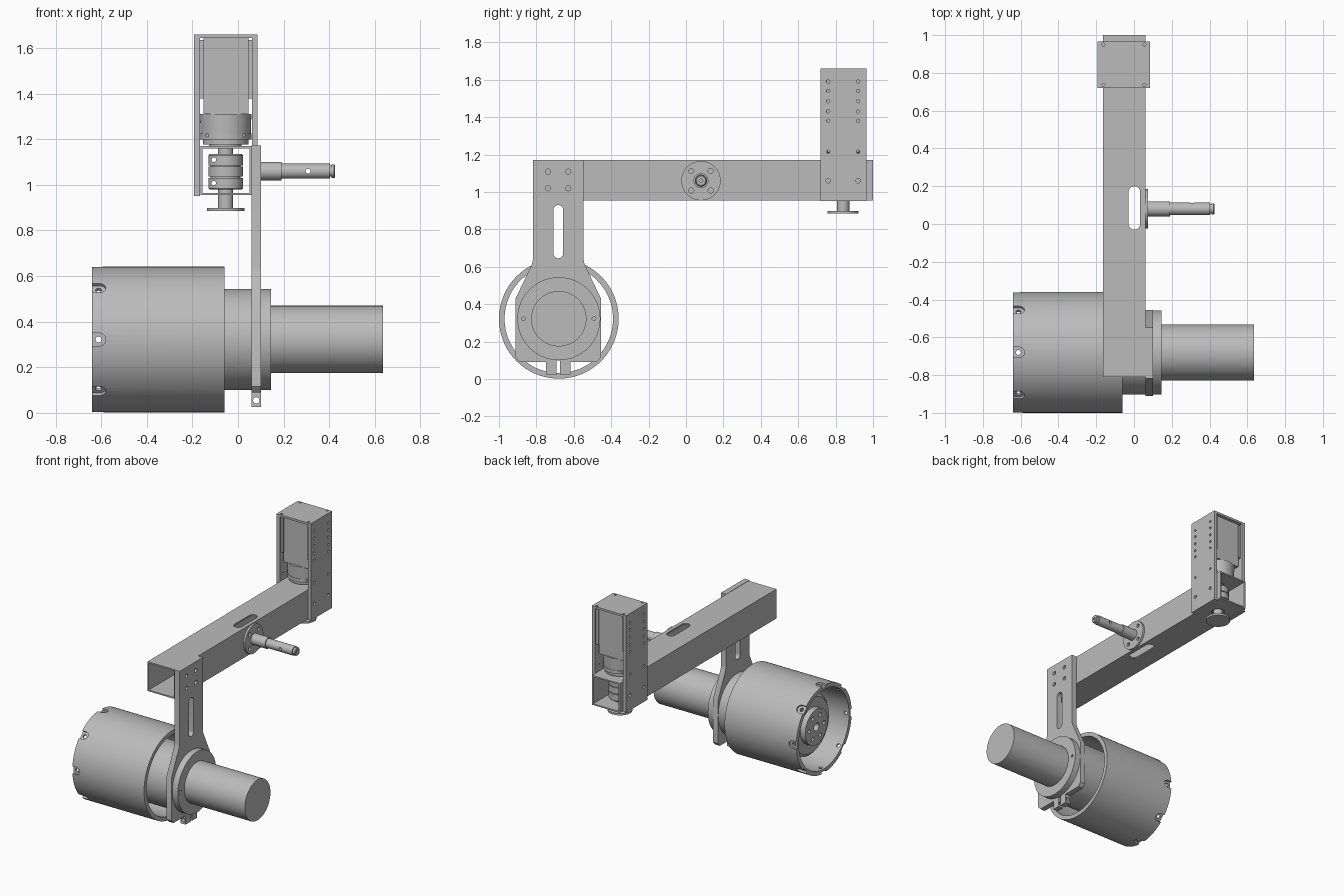
import bpy, bmesh
from math import sin, cos, pi
from mathutils import Matrix, Vector

if "Cube" in bpy.data.objects:
    bpy.data.objects.remove(bpy.data.objects["Cube"])

grey = bpy.data.materials.new("grey metal")
grey.use_nodes = True
grey.diffuse_color = (0.5, 0.5, 0.5, 1)
grey.node_tree.nodes["Principled BSDF"].inputs["Base Color"].default_value = (0.5, 0.5, 0.5, 1)


# Outlines in the plane across an axis: x -> (y, z), y -> (x, z), z -> (x, y)
def disc(u, v, r, n=64):
    return [(u + r * cos(2 * pi * i / n), v + r * sin(2 * pi * i / n)) for i in range(n)]


def rect(u0, u1, v0, v1):
    return [(u0, v0), (u1, v0), (u1, v1), (u0, v1)]


def stadium(u, v0, v1, r, n=16):
    top = [(u + r * cos(pi * i / n), v1 - r + r * sin(pi * i / n)) for i in range(n + 1)]
    low = [(u - r * cos(pi * i / n), v0 + r - r * sin(pi * i / n)) for i in range(n + 1)]
    return top + low


def place(axis, a, p):
    u, v = p
    return Vector({"x": (a, u, v), "y": (u, a, v), "z": (u, v, a)}[axis])


# A solid is an axis, a list of (position, outline) rings and an optional matrix
def prism(axis, pts, a0, a1, matrix=Matrix()):
    return axis, [(a0, pts), (a1, pts)], matrix


def lathe(axis, centre, profile, n=64):
    return axis, [(a, disc(*centre, r, n)) for a, r in profile], Matrix()


def build(name, solids):
    bm = bmesh.new()
    for axis, rings, matrix in solids:
        loops = [[bm.verts.new(matrix @ place(axis, a, p)) for p in pts] for a, pts in rings]
        n = len(loops[0])
        for low, high in zip(loops, loops[1:]):
            for i in range(n):
                j = (i + 1) % n
                bm.faces.new((low[i], low[j], high[j], high[i]))
        bm.faces.new(loops[0])
        bm.faces.new(loops[-1])
    bmesh.ops.recalc_face_normals(bm, faces=bm.faces)
    mesh = bpy.data.meshes.new(name)
    bm.to_mesh(mesh)
    bm.free()
    mesh.materials.append(grey)
    obj = bpy.data.objects.new(name, mesh)
    bpy.context.scene.collection.objects.link(obj)
    return obj


def cut(obj, solids):
    cutter = build("cutter", solids)
    cutter.hide_render = True
    mod = obj.modifiers.new("cut", "BOOLEAN")
    mod.operation, mod.solver, mod.object = "DIFFERENCE", "EXACT", cutter
    graph = bpy.context.evaluated_depsgraph_get()
    mesh = bpy.data.meshes.new_from_object(obj.evaluated_get(graph))
    obj.modifiers.clear()
    obj.data = mesh
    bpy.data.objects.remove(cutter)


# Wheel drum: open sleeve with eight screw pockets around its rim
WY, WZ = -0.68, 0.322
drum = build("wheel_drum", [prism("x", disc(WY, WZ, 0.32, 96), -0.64, -0.06)])
cut(drum, [prism("x", disc(WY, WZ, 0.29, 96), -0.7, 0)])
turns = [Matrix.Translation((0, WY, WZ)) @ Matrix.Rotation(i * pi / 4, 4, "X") for i in range(8)]
pocket = [(y, x) for x, y in stadium(0, -0.58, -0.7, -0.028)]
cut(drum, [prism("z", pocket, 0.305, 0.36, t) for t in turns])
cut(drum, [prism("z", disc(-0.612, 0, 0.013, 20), 0.25, 0.36, t) for t in turns])

# Gearbox, output hub and wheel motor
gearbox = build("wheel_gearbox", [lathe("x", (WY, WZ), [
    (-0.54, 0.2), (-0.52, 0.222), (0.145, 0.222)])])
cut(gearbox, [prism("x", disc(WY + s * 0.188, WZ, 0.01, 16), 0.12, 0.2) for s in (-1, 1)])
hub = build("wheel_hub", [prism("x", disc(WY, WZ, 0.13), -0.58, -0.53)])
cut(hub, [prism("x", disc(WY, WZ, 0.028, 24), -0.6, -0.545)] + [
    prism("x", disc(WY + 0.085 * cos(i * pi / 3), WZ + 0.085 * sin(i * pi / 3), 0.014, 16),
          -0.6, -0.545) for i in range(6)])
build("wheel_motor", [prism("x", disc(WY, WZ, 0.148), 0.14, 0.635)])

# Hanger plate with split clamp lugs
half = [(0.01, 0.1), (0.01, 0.025), (0.065, 0.025), (0.065, 0.09), (0.205, 0.09),
        (0.228, 0.115), (0.228, 0.43), (0.14, 0.615), (0.135, 0.64), (0.135, 1.172)]
outline = [(WY - 0.003 + d, z) for d, z in half]
outline += [(WY - 0.003 - d, z) for d, z in reversed(half)]
hanger = build("hanger_plate", [prism("x", outline, 0.06, 0.1)])
cut(hanger, [prism("x", stadium(WY - 0.003, 0.645, 0.93, 0.026), 0, 0.2)] + [
    prism("x", disc(y, z, 0.014, 20), 0, 0.2) for y in (-0.738, -0.63) for z in (1.02, 1.108)])
cut(hanger, [prism("y", disc(0.08, 0.055, 0.014, 20), -0.9, -0.4)])

# Hollow square arm with slots and shaft openings
MX, MY = -0.054, 0.84
arm = build("arm_tube", [prism("y", rect(-0.165, 0.06, 0.955, 1.17), -0.81, 1.0)])
cut(arm, [prism("y", rect(-0.155, 0.05, 0.965, 1.16), -0.9, 1.1)])
cut(arm, [prism("z", stadium(0.002, -0.03, 0.2, 0.031), 0.9, 1.2),
          prism("z", disc(MX, MY, 0.045, 32), 0.9, 1.2)])

# Side spindle and its bolted flange
SY, SZ = 0.08, 1.06
flange = build("spindle_flange", [prism("x", disc(SY, SZ, 0.105), 0.058, 0.075)])
cut(flange, [prism("x", disc(SY + a * 0.052, SZ + b * 0.052, 0.014, 20), 0.061, 0.1)
             for a in (-1, 1) for b in (-1, 1)])
spindle = build("spindle", [lathe("x", (SY, SZ), [
    (0.06, 0.04), (0.19, 0.04), (0.19, 0.033), (0.403, 0.033), (0.403, 0.024), (0.411, 0.024),
    (0.411, 0.029), (0.422, 0.029), (0.426, 0.025)], 40)])
cut(spindle, [prism("y", disc(0.308, SZ, 0.011, 20), 0, 0.2),
              prism("x", disc(SY, SZ, 0.01, 16), 0.39, 0.5)])

# Steering motor housing: channel open at front, back and bottom
housing = build("motor_housing", [prism("y", rect(-0.192, 0.085, 0.952, 1.66), 0.72, 0.965)])
cut(housing, [prism("y", rect(-0.166, 0.061, 0.9, 1.645), 0.6, 1.1)])
cut(housing, [prism("x", disc(y, z, 0.009 if z > 1.1 else 0.012, 16), -0.3, 0.2)
              for y in (0.76, 0.92) for z in (1.06, 1.215, 1.38, 1.43, 1.485, 1.54, 1.59)])
cut(housing, [prism("z", disc(x, y, 0.008, 16), 1.65, 1.7)
              for x in (-0.162, 0.055) for y in (0.737, 0.95)])

# Steering motor with corner rails, round gearbox and screws
build("steering_motor", [prism("z", rect(-0.152, 0.047, 0.745, 0.94), 1.31, 1.646)])
build("motor_rails", [prism("z", rect(x, x + 0.017, y, y + 0.02), 1.38, 1.635)
                      for x in (-0.166, 0.044) for y in (0.735, 0.93)])
build("steering_gearbox", [lathe("z", (MX, MY), [
    (1.168, 0.07), (1.178, 0.07), (1.178, 0.1), (1.2, 0.1), (1.2, 0.113),
    (1.225, 0.113), (1.225, 0.11), (1.312, 0.113)])])
build("gearbox_screws", [prism("y", disc(MX + s * 0.08, z, 0.008, 12), 0.756, 0.924)
                         for s in (-1, 1) for z in (1.217, 1.325)])

# Output shaft, clamping coupling and foot disc
build("steering_shaft", [lathe("z", (MX, MY), [
    (0.885, 0.083), (0.899, 0.083), (0.899, 0.033), (1.19, 0.033)])])
coupling = build("shaft_coupling", [lathe("z", (MX, MY), [
    (0.98, 0.07), (0.985, 0.075), (1.03, 0.075), (1.03, 0.066), (1.036, 0.066), (1.036, 0.075),
    (1.08, 0.075), (1.08, 0.066), (1.086, 0.066), (1.086, 0.075), (1.13, 0.075), (1.135, 0.07)])])
cut(coupling, [prism("y", disc(MX - 0.052, z, 0.01, 16), 0.7, 1) for z in (1.008, 1.11)])

# Smooth round surfaces, keep edges sharp
bpy.ops.object.select_all(action="DESELECT")
for obj in bpy.context.scene.collection.objects:
    if obj.type == "MESH":
        obj.select_set(True)
        bpy.context.view_layer.objects.active = obj
bpy.ops.object.shade_smooth_by_angle(angle=0.5)
